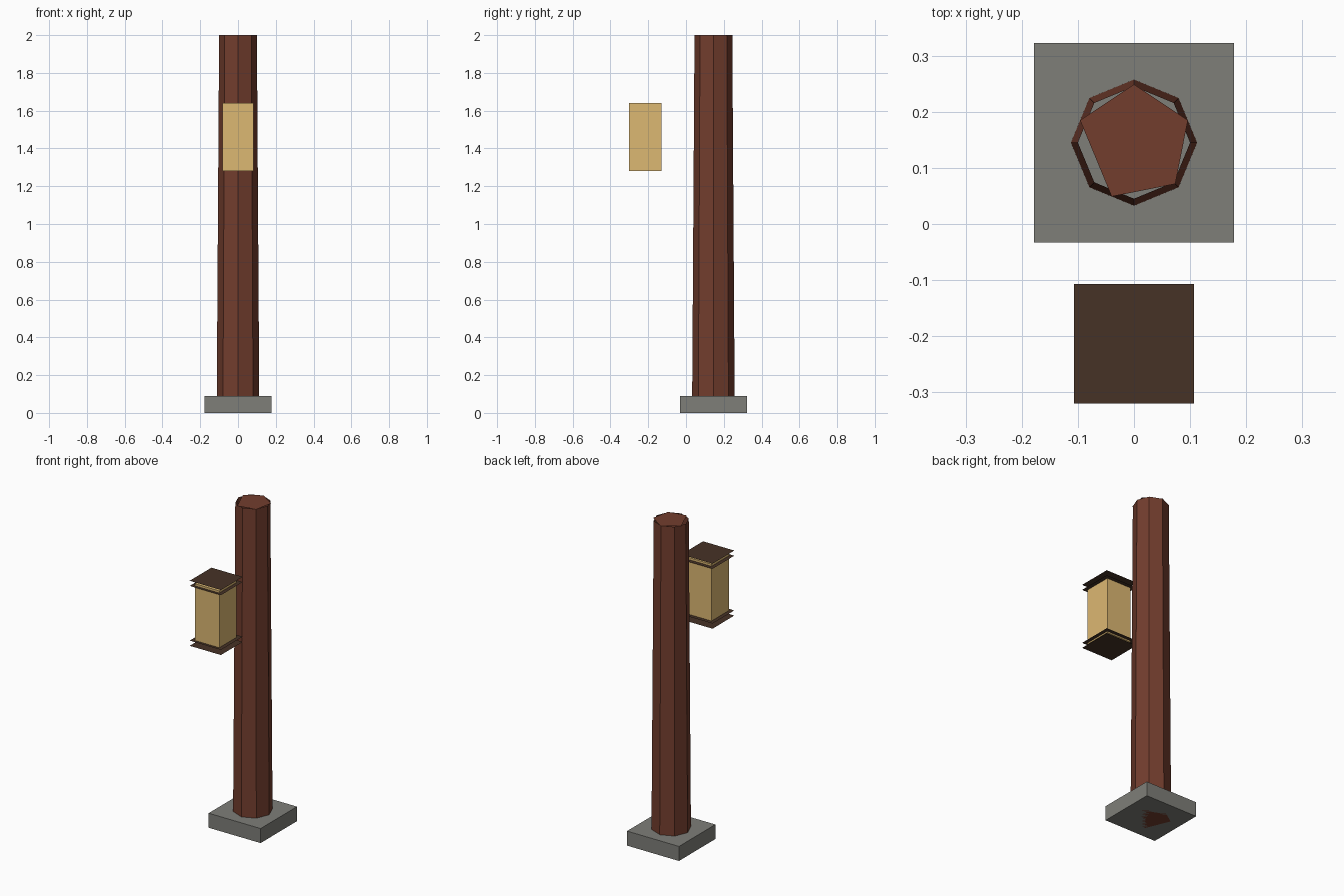
import bpy, bmesh
from math import cos, sin, radians
from mathutils import Matrix, Vector

if "Cube" in bpy.data.objects:
    bpy.data.objects.remove(bpy.data.objects["Cube"])


def material(name, rgb):
    m = bpy.data.materials.new(name)
    m.diffuse_color = (*rgb, 1)
    m.use_nodes = True
    m.node_tree.nodes["Principled BSDF"].inputs["Base Color"].default_value = m.diffuse_color
    return m


wood = material("red_wood", (0.17, 0.047, 0.027))
stone = material("stone", (0.21, 0.21, 0.19))
paper = material("lamp_paper", (0.72, 0.48, 0.17))
dark = material("dark_wood", (0.061, 0.032, 0.019))


def finish(name, bm, mat):
    me = bpy.data.meshes.new(name)
    bm.to_mesh(me)
    bm.free()
    me.materials.append(mat)
    ob = bpy.data.objects.new(name, me)
    bpy.context.collection.objects.link(ob)
    return ob


def box(name, lo, hi, mat):
    lo, hi = Vector(lo), Vector(hi)
    bm = bmesh.new()
    bmesh.ops.create_cube(bm, size=1, matrix=Matrix.Translation((lo + hi) / 2)
                          @ Matrix.Diagonal((*(hi - lo), 1)))
    finish(name, bm, mat)


def sheet(name, x, y0, y1, z, mat):
    bm = bmesh.new()
    bm.faces.new([bm.verts.new(p) for p in
                  ((-x, y0, z), (x, y0, z), (x, y1, z), (-x, y1, z))])
    finish(name, bm, mat)


POST_Y = 0.145


def ring(bm, angles, r, z):
    return [bm.verts.new((r * cos(radians(a)), POST_Y + r * sin(radians(a)), z))
            for a in angles]


# Square stone footing
box("footing", (-0.178, -0.033, 0), (0.178, 0.323, 0.09), stone)

# Tapered octagonal post walls, open at the ends
bm = bmesh.new()
low = ring(bm, range(0, 360, 45), 0.113, 0)
top = ring(bm, range(0, 360, 45), 0.1, 2)
for i in range(8):
    j = (i + 1) % 8
    bm.faces.new((low[i], low[j], top[j], top[i]))
finish("post", bm, wood)

# Five-sided end caps of the post
cap_angles = (-112.5, -45, 22.5, 90, 157.5)
for name, r, z in (("post_top_cap", 0.104, 2), ("post_bottom_cap", 0.115, 0)):
    bm = bmesh.new()
    f = bm.faces.new(ring(bm, cap_angles, r, z))
    if z == 0:
        f.normal_flip()
    finish(name, bm, wood)

# Lantern body
box("lantern_body", (-0.083, -0.302, 1.28), (0.083, -0.131, 1.64), paper)

# Thin sheets above and below the lantern body, in pairs
for i, z in enumerate((1.256, 1.288, 1.627, 1.659)):
    sheet(f"lantern_plate_{i + 1}", 0.107, -0.32, -0.107, z, dark)
